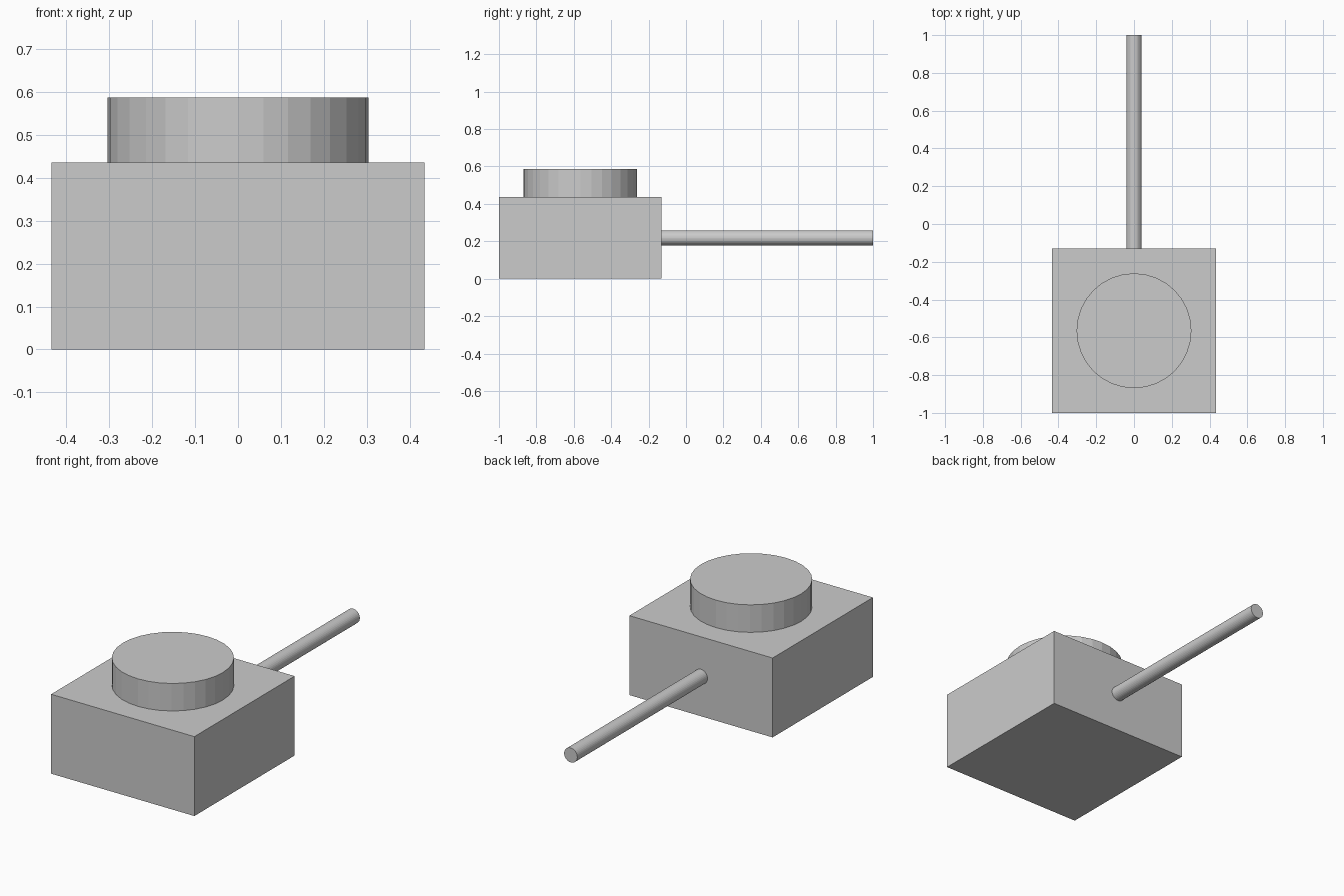
import bpy
from math import radians

if "Cube" in bpy.data.objects:
    bpy.data.objects.remove(bpy.data.objects["Cube"])

BOX = 0.87          # square footprint of the housing
BOX_H = 0.436
BOX_Y = -1 + BOX / 2


def cylinder(name, radius, length, location, rotation=(0, 0, 0)):
    bpy.ops.mesh.primitive_cylinder_add(vertices=32, radius=radius, depth=length,
                                        location=location, rotation=rotation)
    obj = bpy.context.object
    obj.name = name
    return obj


# Square housing
bpy.ops.mesh.primitive_cube_add(size=1, location=(0, BOX_Y, BOX_H / 2))
housing = bpy.context.object
housing.name = "housing"
housing.scale = (BOX, BOX, BOX_H)
bpy.ops.object.transform_apply(location=False, rotation=False, scale=True)

# Round cap on top
CAP_H = 0.151
cylinder("round_cap", 0.304, CAP_H, (0, BOX_Y, BOX_H + CAP_H / 2))

# Rod running out of the back face
back = -1 + BOX
cylinder("rod", 0.04, 1 - back, (0, (1 + back) / 2, BOX_H / 2), (radians(90), 0, 0))
